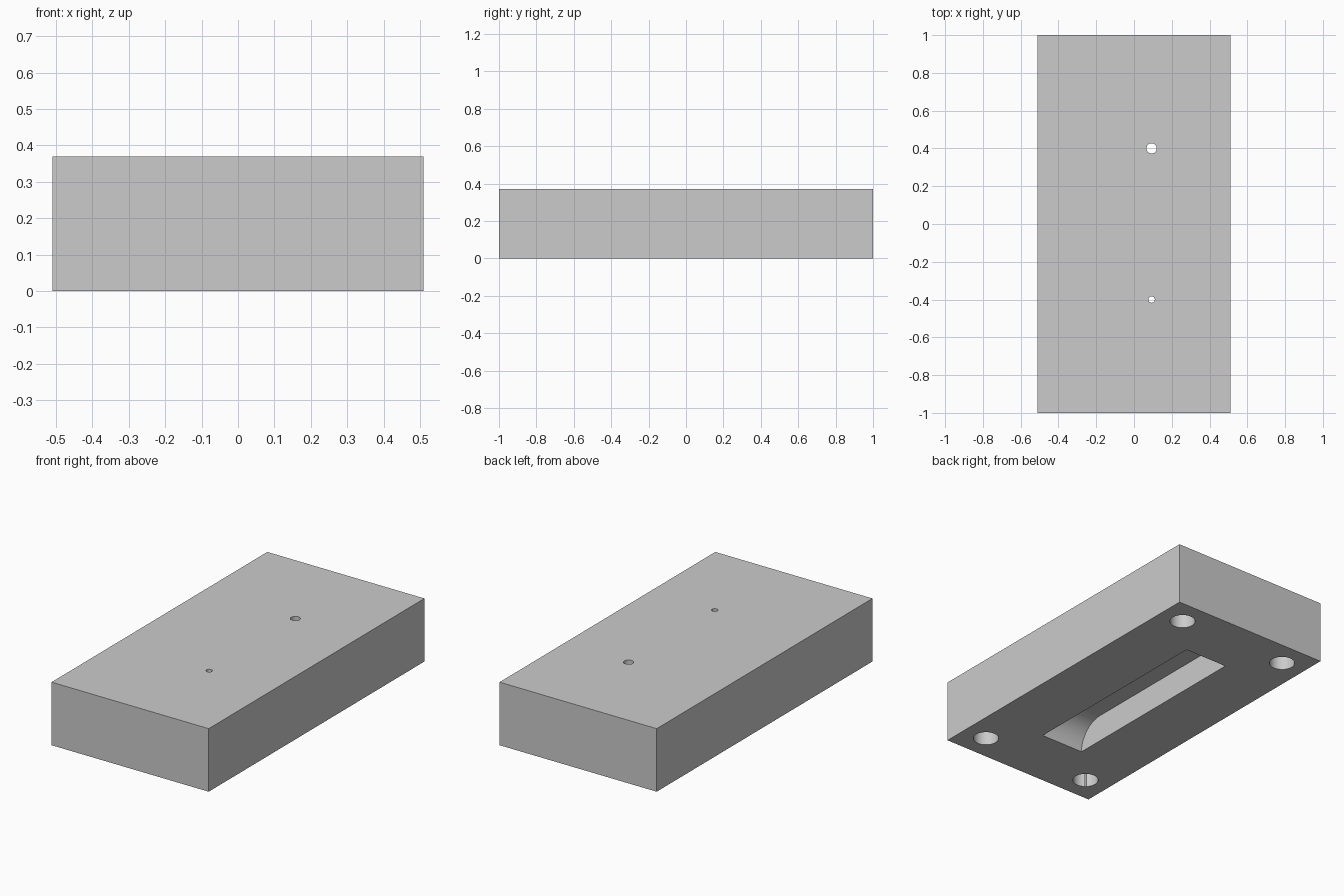
import bpy, bmesh, math

if "Cube" in bpy.data.objects:
    bpy.data.objects.remove(bpy.data.objects["Cube"], do_unlink=True)

WIDTH, LENGTH, HEIGHT = 1.02, 2.0, 0.37
SLOT_HALF_W, SLOT_HALF_L, SLOT_DEPTH = 0.14, 0.62, 0.16

# One grey for the whole block
grey = bpy.data.materials.new("light_grey")
grey.use_nodes = True
colour = (0.6, 0.6, 0.6, 1)
grey.diffuse_color = colour
grey.node_tree.nodes["Principled BSDF"].inputs["Base Color"].default_value = colour


def finish(name, bm):
    bmesh.ops.recalc_face_normals(bm, faces=bm.faces[:])
    mesh = bpy.data.meshes.new(name)
    bm.to_mesh(mesh)
    bm.free()
    mesh.materials.append(grey)
    obj = bpy.data.objects.new(name, mesh)
    bpy.context.collection.objects.link(obj)
    return obj


def drill(name, x, y, radius, low, high):
    """Upright round cutter."""
    bm = bmesh.new()
    bmesh.ops.create_cone(bm, cap_ends=True, segments=48, radius1=radius,
                          radius2=radius, depth=high - low)
    bmesh.ops.translate(bm, verts=bm.verts[:], vec=(x, y, (low + high) / 2))
    return finish(name, bm)


def slot_cutter():
    """Side profile with rounded upper ends, extruded across the width."""
    r, steps = SLOT_DEPTH, 24
    half = []
    for i in range(steps + 1):
        a = math.pi / 2 * i / steps
        half.append((SLOT_HALF_L - r + r * math.cos(a), r * math.sin(a)))
    half.insert(0, (SLOT_HALF_L, -0.05))
    profile = half + [(-y, z) for y, z in reversed(half)]
    bm = bmesh.new()
    face = bm.faces.new([bm.verts.new((-SLOT_HALF_W, y, z)) for y, z in profile])
    out = bmesh.ops.extrude_face_region(bm, geom=[face])
    moved = [v for v in out["geom"] if isinstance(v, bmesh.types.BMVert)]
    bmesh.ops.translate(bm, verts=moved, vec=(2 * SLOT_HALF_W, 0, 0))
    # the extrusion keeps the first face as the closing cap
    return finish("slot_cutter", bm)


# Solid block
bm = bmesh.new()
bmesh.ops.create_cube(bm, size=1)
bmesh.ops.scale(bm, verts=bm.verts[:], vec=(WIDTH, LENGTH, HEIGHT))
bmesh.ops.translate(bm, verts=bm.verts[:], vec=(0, 0, HEIGHT / 2))
block = finish("block", bm)

# Underside slot, two holes through its roof, four blind corner holes
cutters = [slot_cutter(),
           drill("large_port_cutter", 0.093, 0.4, 0.027, 0.1, 0.5),
           drill("small_port_cutter", 0.093, -0.4, 0.017, 0.1, 0.5)]
for sx in (-1, 1):
    for sy in (-1, 1):
        cutters.append(drill("corner_hole_cutter", sx * 0.36, sy * 0.847,
                             0.07, -0.05, 0.22))

for cutter in cutters:
    mod = block.modifiers.new(cutter.name, "BOOLEAN")
    mod.operation = "DIFFERENCE"
    mod.solver = "EXACT"
    mod.object = cutter

# Apply the cuts and remove the cutters
bpy.context.view_layer.update()
graph = bpy.context.evaluated_depsgraph_get()
cut_mesh = bpy.data.meshes.new_from_object(block.evaluated_get(graph))
block.modifiers.clear()
block.data = cut_mesh
for cutter in cutters:
    bpy.data.objects.remove(cutter, do_unlink=True)
cut_mesh.materials.clear()
cut_mesh.materials.append(grey)
for poly in cut_mesh.polygons:
    poly.material_index = 0

# Smooth bores with sharp rims
bpy.ops.object.select_all(action="DESELECT")
block.select_set(True)
bpy.context.view_layer.objects.active = block
bpy.ops.object.shade_smooth_by_angle(angle=math.radians(30))
